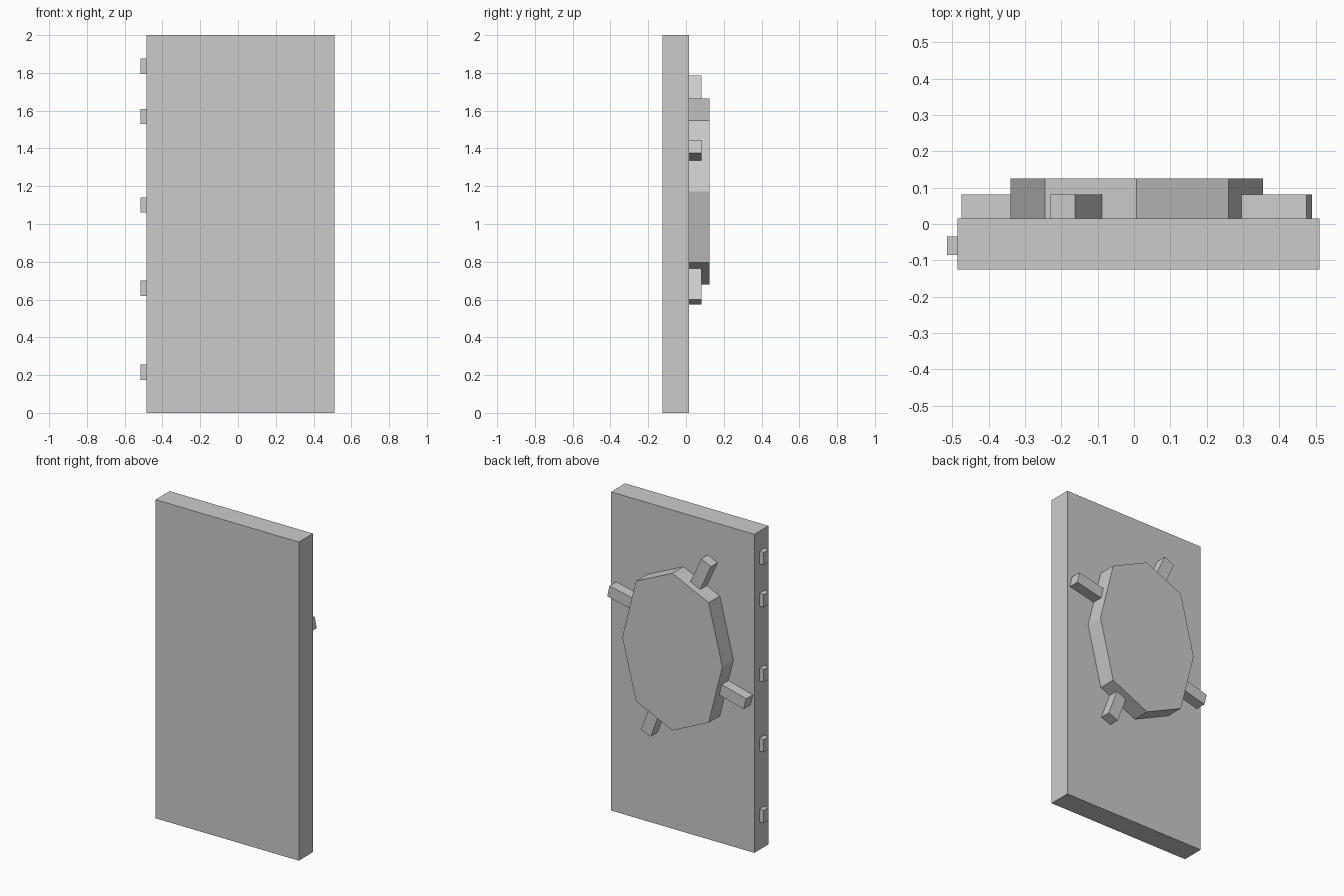
import bpy
from mathutils import Vector

cube = bpy.data.objects.get("Cube")
if cube:
    bpy.data.objects.remove(cube, do_unlink=True)

grey = bpy.data.materials.new("plain_grey")
grey.use_nodes = True
grey.diffuse_color = (0.6, 0.6, 0.6, 1)
grey.node_tree.nodes["Principled BSDF"].inputs["Base Color"].default_value = (0.6, 0.6, 0.6, 1)


def prism(name, outline, y0, y1):
    """Extrude a clockwise (x, z) outline, as seen from the front, along y."""
    n = len(outline)
    verts = [(x, y, z) for y in (y0, y1) for x, z in outline]
    faces = [tuple(reversed(range(n))), tuple(range(n, 2 * n))]
    faces += [(i, (i + 1) % n, n + (i + 1) % n, n + i) for i in range(n)]
    mesh = bpy.data.meshes.new(name)
    mesh.from_pydata(verts, [], faces)
    mesh.materials.append(grey)
    obj = bpy.data.objects.new(name, mesh)
    bpy.context.collection.objects.link(obj)
    return obj


def rectangle(x0, x1, z0, z1):
    return [(x0, z0), (x0, z1), (x1, z1), (x1, z0)]


BACK = 0.015

# Main slab
prism("slab", rectangle(-0.485, 0.51, 0, 2), -0.125, BACK)

# Small buttons along one edge
for i, z in enumerate((0.215, 0.66, 1.1, 1.57, 1.835)):
    prism(f"edge_button_{i + 1}", rectangle(-0.515, -0.485, z - 0.04, z + 0.04), -0.085, -0.035)

# Tall octagonal plate on the back
cx, cz = 0.0075, 1.172
w, h, dw, dh = 0.3475, 0.493, 0.2525, 0.377
octagon = [(0, h), (dw, dh), (w, 0), (dw, -dh), (0, -h), (-dw, -dh), (-w, 0), (-dw, dh)]
prism("octagonal_plate", [(cx + x, cz + z) for x, z in octagon], BACK, 0.125)

# Four prongs, each given by its outer end edge and run inward under the plate
prongs = {
    "upper_right_prong": ((-0.23, 1.754), (-0.162, 1.785)),
    "upper_left_prong": ((0.475, 1.445), (0.49, 1.375)),
    "lower_left_prong": ((0.256, 0.6), (0.188, 0.575)),
    "lower_right_prong": ((-0.457, 0.92), (-0.475, 0.99)),
}
for name, ends in prongs.items():
    a, b = (Vector(p) for p in ends)
    edge = (b - a).normalized()
    inward = Vector((edge.y, -edge.x)) * 0.25
    prism(name, [a, b, b + inward, a + inward], BACK, 0.081)
